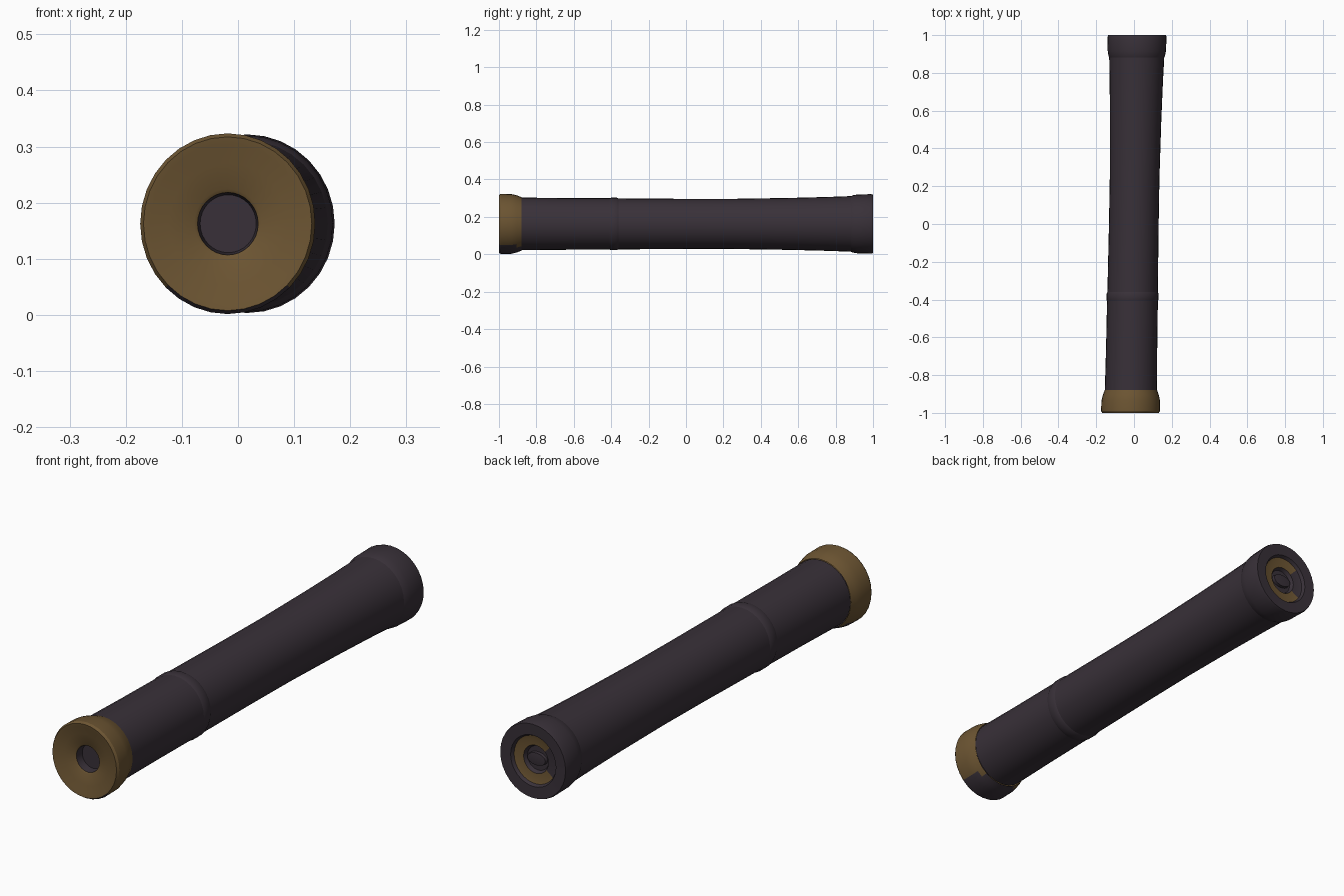
import bpy, bmesh, math

if "Cube" in bpy.data.objects:
    bpy.data.objects.remove(bpy.data.objects["Cube"])

SIDES = 32
CZ = 0.1625          # height of the tube axis


def material(name, rgb):
    m = bpy.data.materials.new(name)
    m.diffuse_color = (*rgb, 1.0)
    m.use_nodes = True
    m.node_tree.nodes["Principled BSDF"].inputs["Base Color"].default_value = m.diffuse_color
    return m


DARK = material("dark plum", (0.040, 0.030, 0.040))
GOLD = material("old gold", (0.150, 0.090, 0.032))


def axis_x(y):
    """The tube leans slightly sideways along its length."""
    return 0.0175 * y - 0.001


def lathe(name, profile, rule=None, zscale=1.02):
    """Sweep (y, radius) points round the axis; radius 0 closes with a point.
    rule(y, radius, angle) is True where a face is gold."""
    bm = bmesh.new()
    rings = []
    for y, r in profile:
        if r == 0:
            rings.append([bm.verts.new((axis_x(y), y, CZ))])
            continue
        ring = []
        for i in range(SIDES):
            a = 2 * math.pi * i / SIDES
            ring.append(bm.verts.new((axis_x(y) + r * math.cos(a), y,
                                      CZ + r * zscale * math.sin(a))))
        rings.append(ring)
    for k in range(len(rings) - 1):
        p, q = rings[k], rings[k + 1]
        for i in range(SIDES):
            j = (i + 1) % SIDES
            if len(p) == 1:
                f = bm.faces.new((p[0], q[i], q[j]))
            elif len(q) == 1:
                f = bm.faces.new((p[i], q[0], p[j]))
            else:
                f = bm.faces.new((p[i], q[i], q[j], p[j]))
            if rule:
                y = (profile[k][0] + profile[k + 1][0]) / 2
                r = (profile[k][1] + profile[k + 1][1]) / 2
                ang = 2 * math.pi * (i + 0.5) / SIDES
                f.material_index = int(rule(y, r, ang))
    # profiles run front to back along the outside, so this winding is outward
    bm.normal_update()
    me = bpy.data.meshes.new(name)
    bm.to_mesh(me)
    bm.free()
    me.materials.append(DARK)
    me.materials.append(GOLD)
    ob = bpy.data.objects.new(name, me)
    bpy.context.collection.objects.link(ob)
    bpy.ops.object.select_all(action='DESELECT')
    ob.select_set(True)
    bpy.context.view_layer.objects.active = ob
    bpy.ops.object.shade_smooth_by_angle(angle=math.radians(30))
    return ob


# Front collar: gold face and sides, dark along the underside
def front_gold(y, r, a):
    if y > -0.965 and r < 0.07:
        return False
    if r < 0.153 and y < -0.95:
        return True
    return CZ + r * math.sin(a) > 0.05


lathe("front_collar", [
    (-0.945, 0.0), (-0.945, 0.050), (-0.978, 0.054), (-0.982, 0.060),
    (-0.988, 0.105), (-0.998, 0.138), (-1.0, 0.150), (-0.99, 0.156),
    (-0.935, 0.155), (-0.905, 0.148), (-0.88, 0.139)], front_gold, 1.032)

# Front tube
lathe("front_tube", [(-0.88, 0.138), (-0.65, 0.1355), (-0.405, 0.1345)])

# Raised band at the joint
lathe("joint_band", [(-0.41, 0.1340), (-0.40, 0.1375), (-0.37, 0.1375),
                     (-0.36, 0.1330)])

# Long rear tube, narrowest past the middle and flaring to the back
lathe("rear_tube", [(-0.365, 0.1335), (0.0, 0.1315), (0.25, 0.1315),
                    (0.55, 0.136), (0.75, 0.141), (0.89, 0.146)])


# Rear collar with a shallow recess holding a broken gold ring
def rear_gold(y, r, a):
    opening = math.cos(a - math.radians(175)) > math.cos(math.radians(35))
    return 0.055 < r < 0.095 and y > 0.96 and not opening


lathe("rear_collar", [
    (0.88, 0.145), (0.892, 0.150), (0.915, 0.154), (0.99, 0.156),
    (1.0, 0.153), (0.998, 0.106), (0.985, 0.099), (0.982, 0.088),
    (0.980, 0.058), (0.965, 0.050), (0.965, 0.0)], rear_gold, 1.02)

# Lens-shaped stud in the middle of the rear recess
stud = lathe("rear_stud", [(0.960, 0.045), (0.978, 0.042), (0.982, 0.0)])
for v in stud.data.vertices:
    v.co.z = CZ + (v.co.z - CZ) * 0.6
